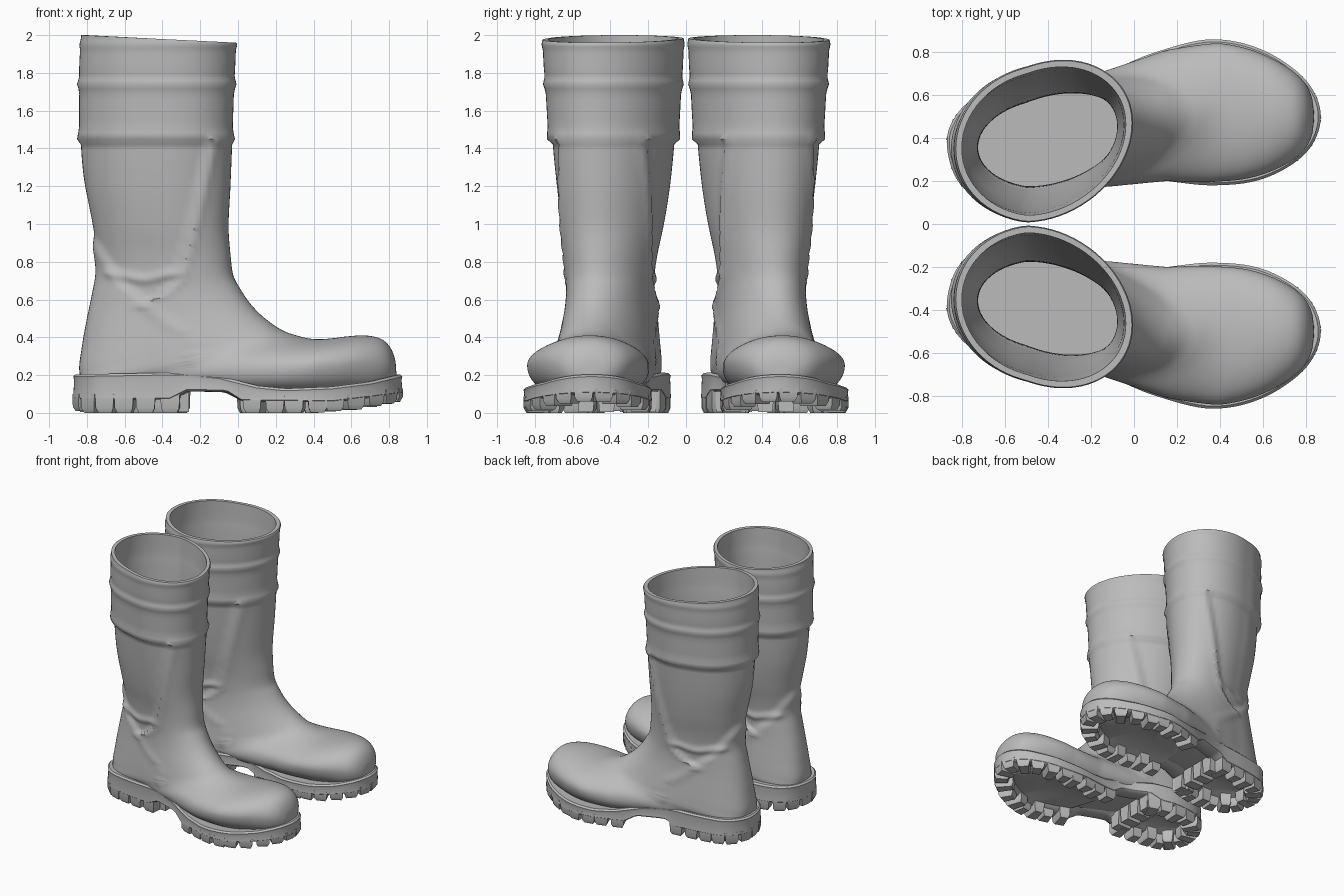
import bpy, bmesh, math
from mathutils import Vector

cube = bpy.data.objects.get("Cube")
if cube:
    bpy.data.objects.remove(cube)

rubber = bpy.data.materials.new("grey_rubber")
rubber.use_nodes = True
GREY = (0.5, 0.5, 0.5, 1)
rubber.diffuse_color = GREY
rubber.node_tree.nodes["Principled BSDF"].inputs["Base Color"].default_value = GREY


def interp(x, pts):
    """Piecewise linear curve through (x, value) pairs."""
    if x <= pts[0][0]:
        return pts[0][1]
    for (x0, v0), (x1, v1) in zip(pts, pts[1:]):
        if x <= x1:
            return v0 + (v1 - v0) * (x - x0) / (x1 - x0)
    return pts[-1][1]


def spline(pts, steps, closed=False):
    """Catmull-Rom samples through tuples of any length."""
    n, out = len(pts), []
    for i in range(n if closed else n - 1):
        ids = [(i + k) % n if closed else min(max(i + k, 0), n - 1) for k in (-1, 0, 1, 2)]
        for s in range(steps):
            t = s / steps
            out.append([0.5 * (2 * b + (c - a) * t + (2 * a - 5 * b + 4 * c - d) * t * t
                               + (3 * b - a - 3 * c + d) * t ** 3)
                        for a, b, c, d in zip(*(pts[j] for j in ids))])
    if not closed:
        out.append(list(pts[-1]))
    return out


def smooth(t):
    t = min(max(t, 0), 1)
    return t * t * (3 - 2 * t)


def bump(d, width):
    return math.exp(-(d / width) ** 2)


def near_path(x, z, pts):
    """Distance from (x, z) to a polyline."""
    p, best = Vector((x, z)), 9
    for a, b in zip(pts, pts[1:]):
        a, b = Vector(a), Vector(b)
        t = min(max((p - a).dot(b - a) / (b - a).length_squared, 0), 1)
        best = min(best, (p - a.lerp(b, t)).length)
    return best


def loft(bm, rings, cap=True):
    rows = [[bm.verts.new(p) for p in ring] for ring in rings]
    n = len(rows[0])
    for r0, r1 in zip(rows, rows[1:]):
        for i in range(n):
            bm.faces.new((r0[i], r0[(i + 1) % n], r1[(i + 1) % n], r1[i]))
    if cap:
        bm.faces.new(rows[0][::-1])
        bm.faces.new(rows[-1])
    return rows


def finish(bm, name, angle):
    bmesh.ops.recalc_face_normals(bm, faces=bm.faces[:])
    mesh = bpy.data.meshes.new(name)
    bm.to_mesh(mesh)
    bm.free()
    mesh.materials.append(rubber)
    ob = bpy.data.objects.new(name, mesh)
    bpy.context.collection.objects.link(ob)
    bpy.ops.object.select_all(action='DESELECT')
    ob.select_set(True)
    bpy.context.view_layer.objects.active = ob
    bpy.ops.object.shade_smooth_by_angle(angle=math.radians(angle))


# Centre line of the foot, seen from above
AXIS = [(-.85, .35), (-.5, .37), (-.1, .45), (.15, .505), (.4, .52), (.85, .50)]

# Rings fanning from the shaft top to the toe: back x, z, front x, z, half width, lower roundness
SHAFT = [(-.83, 2, -.01, 1.96, .365, 1), (-.84, 1.85, -.015, 1.83, .36, 1),
         (-.84, 1.74, -.02, 1.74, .352, 1), (-.84, 1.45, -.03, 1.45, .335, 1),
         (-.825, 1.2, -.04, 1.2, .31, 1), (-.79, 1, -.05, .99, .28, 1),
         (-.765, .85, -.04, .84, .25, 1), (-.755, .74, -.025, .73, .235, 1)]
FOOT = [(-.775, .62, .01, .66, .228, .9), (-.8, .5, .06, .585, .23, .85),
        (-.825, .36, .12, .52, .24, .8), (-.84, .22, .19, .465, .25, .7),
        (-.8, .15, .25, .43, .255, .55), (-.6, .14, .31, .41, .26, .5),
        (-.3, .13, .37, .395, .285, .5), (0, .11, .43, .39, .31, .5),
        (.25, .1, .5, .395, .322, .5), (.45, .1, .58, .405, .305, .5),
        (.6, .11, .67, .41, .265, .5), (.72, .12, .75, .395, .21, .5),
        (.79, .14, .8, .355, .155, .6), (.825, .16, .83, .29, .09, .8),
        (.838, .19, .838, .22, .02, 1)]


def ring(r, side, inset=0, n=72):
    bx, bz, fx, fz, hw, e = r
    bx, fx, hw = bx + inset, fx - inset, hw - inset
    pts = []
    for i in range(n):
        a = 2 * math.pi * i / n
        s, v = (1 - math.cos(a)) / 2, math.sin(a)
        if s < .5:
            v = math.copysign(abs(v) ** e, v)
        x = bx + (fx - bx) * s
        pts.append((x, side * (interp(x, AXIS) + hw * v), bz + (fz - bz) * s))
    return pts


# Side panel edges, folds and ridges pressed into the rubber
PANEL_FRONT = [(.58, -.5), (.62, -.4), (.7, -.31), (.9, -.25), (1.2, -.18), (1.43, -.13)]
PANEL_BACK = [(.58, -.5), (.68, -.64), (.8, -.72), (1, -.86)]
FOLD = [(-.68, .74), (-.5, .7), (-.33, .74)]
CREASE = [(-.5, .57), (-.38, .48), (-.28, .42), (-.25, .36), (-.24, .27)]


def relief(x, z):
    d = .018 * bump(z - 1.46, .02) + .012 * bump(z - 1.74, .025) + .006 * bump(z - 1.95, .02)
    if .55 < z < 1.46:
        xf, xb = interp(z, PANEL_FRONT), interp(z, PANEL_BACK)
        inside = smooth((xf - x) / .04) * smooth((x - xb) / .05)
        d += -.02 * inside * smooth((1.46 - z) / .03) + .008 * bump(x - xf, .025)
    if z < .9:
        d += .014 * bump(near_path(x, z, FOLD), .025) + .01 * bump(near_path(x, z, CREASE), .022)
    return d


def build_upper(name, side):
    bm = bmesh.new()
    # lining from the floor up to the rim, then the outside down to the toe
    floor = (-.755, .22, -.025, .22, .235, 1)
    inner = [ring(r, side, .028) for r in spline([floor] + SHAFT[::-1], 4)]
    outer = [ring(r, side) for r in spline(SHAFT + FOOT, 9)]
    rows = loft(bm, inner + outer)
    bmesh.ops.recalc_face_normals(bm, faces=bm.faces[:])
    bm.normal_update()
    moves = [(v, v.normal * relief(v.co.x, v.co.z)) for row in rows[len(inner) + 1:] for v in row]
    for v, m in moves:
        v.co += m
    finish(bm, name, 50)


# Sole outline and its height curves along the foot
OUTLINE = [(.87, .5), (.8, .67), (.6, .81), (.36, .86), (.1, .8), (-.1, .72), (-.3, .66),
           (-.55, .63), (-.75, .58), (-.85, .47), (-.87, .35), (-.82, .2), (-.7, .11),
           (-.5, .08), (-.3, .12), (-.1, .2), (.1, .205), (.36, .18), (.6, .21), (.8, .33)]
SOLE_TOP = [(-.87, .2), (-.3, .21), (-.1, .19), (.1, .14), (.25, .125), (.5, .135), (.7, .16), (.87, .2)]
SOLE_LOW = [(-.87, .07), (-.36, .07), (-.27, .115), (-.06, .11), (.02, .06), (.5, .055), (.87, .1)]
TREAD = [(-.87, .01), (-.8, 0), (.4, 0), (.65, .02), (.87, .06)]

EDGE = [Vector(p) for p in spline(OUTLINE, 8, True)]
INWARD = []
for i, p in enumerate(EDGE):
    t = (EDGE[(i + 1) % len(EDGE)] - EDGE[i - 1]).normalized()
    INWARD.append(Vector((-t.y, t.x)))


def build_sole(name, side):
    bm = bmesh.new()

    def level(inset, height, drop=0):
        pts = []
        for p, n in zip(EDGE, INWARD):
            q = p + n * inset
            pts.append((q.x, side * q.y, interp(p.x, height) + drop))
        return pts

    def spine(height, drop):
        return [(p.x * .8, side * interp(p.x * .8, AXIS), interp(p.x * .8, height) + drop) for p in EDGE]

    # welted band with a hollow underside
    loft(bm, [spine(SOLE_TOP, -.01), level(.05, SOLE_TOP), level(.012, SOLE_TOP, .004),
              level(0, SOLE_TOP, -.008), level(.004, SOLE_TOP, -.025), level(0, SOLE_LOW, .01),
              level(.012, SOLE_LOW), level(.11, SOLE_LOW), level(.14, SOLE_LOW, .025),
              spine(SOLE_LOW, .025)], cap=False)
    bmesh.ops.remove_doubles(bm, verts=bm.verts[:], dist=.0001)
    finish(bm, name, 40)


def build_lugs(name, side):
    bm = bmesh.new()
    # tapered blocks spaced evenly round the edge, leaving the arch clear
    total = sum((EDGE[i] - EDGE[i - 1]).length for i in range(len(EDGE)))
    count, run, k = 36, 0, 0
    for i in range(len(EDGE)):
        run += (EDGE[i] - EDGE[i - 1]).length
        if run < (k + .5) * total / count:
            continue
        k += 1
        p, n = EDGE[i], INWARD[i]
        if -.27 < p.x < -.02:
            continue
        t = Vector((n.y, -n.x))
        depth = .14 if k % 2 else .11
        rings = []
        for half, cut, z in ((.052, 0, interp(p.x, SOLE_LOW) + .03),
                             (.048, 0, interp(p.x, TREAD) + .025),
                             (.036, .012, interp(p.x, TREAD))):
            corners = ((-half, cut), (half, cut), (half * .8, depth - cut), (-half * .8, depth - cut))
            flat = [p + t * u + n * (w + .003) for u, w in corners]
            rings.append([(q.x, side * q.y, z) for q in flat])
        loft(bm, rings)
    # heel breast blocks, facing the arch
    for y in (.2, .31, .42, .53):
        loft(bm, [[(x, side * (y + w), z) for x, w in
                   ((-.38, -h), (-.26, -h), (-.26, h), (-.38, h))]
                  for h, z in ((.05, .13), (.038, .005))])
    finish(bm, name, 30)


for label, side in (("front", -1), ("rear", 1)):
    build_upper(label + "_boot_upper", side)
    build_sole(label + "_boot_sole", side)
    build_lugs(label + "_boot_lugs", side)
